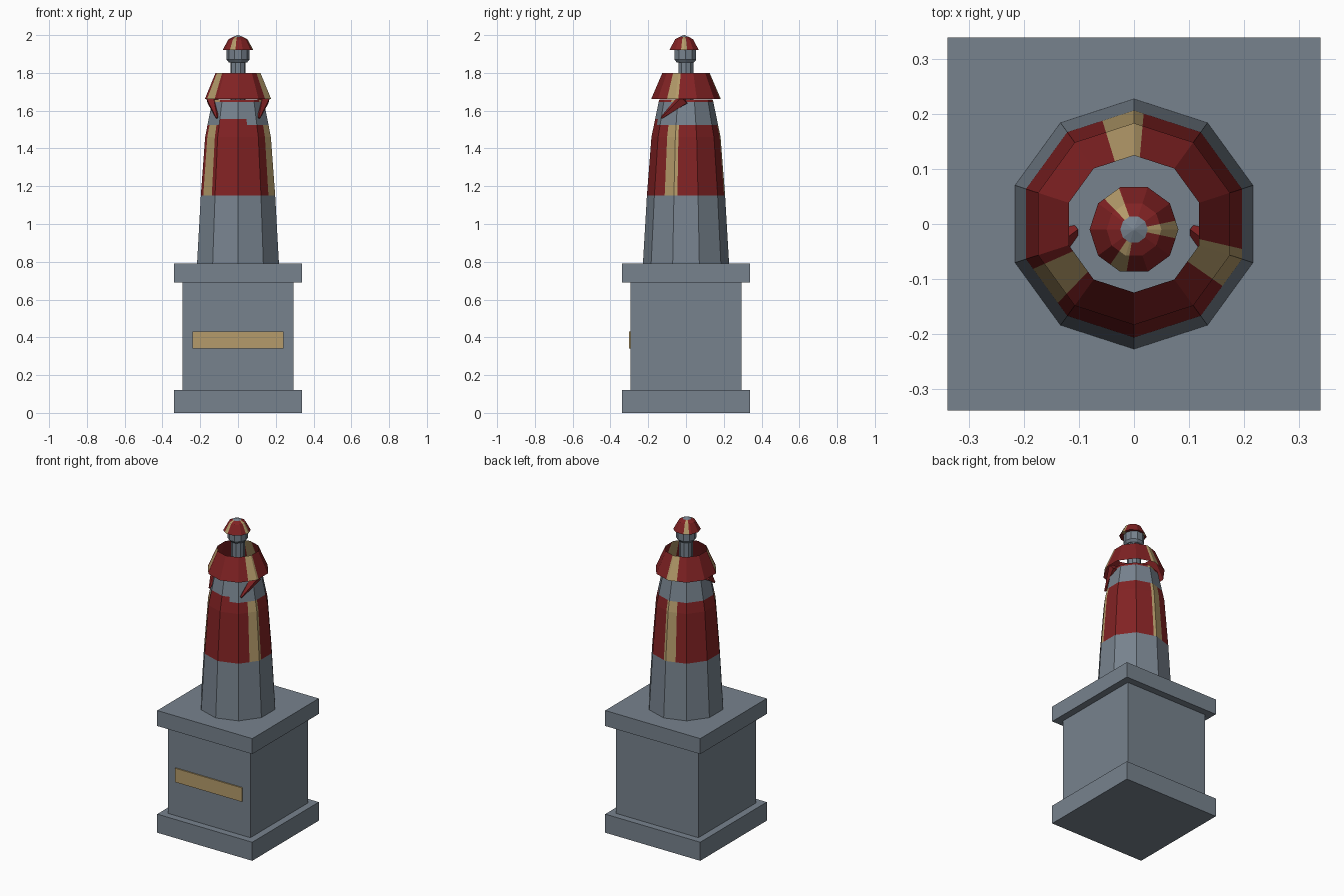
import bpy, bmesh, math
from mathutils import Vector

if "Cube" in bpy.data.objects:
    bpy.data.objects.remove(bpy.data.objects["Cube"])


def material(name, rgb):
    m = bpy.data.materials.new(name)
    m.diffuse_color = (*rgb, 1)
    m.use_nodes = True
    m.node_tree.nodes["Principled BSDF"].inputs["Base Color"].default_value = m.diffuse_color
    return m


STONE = material("grey stone", (0.185, 0.225, 0.27))
RED = material("dark red", (0.22, 0.016, 0.017))
GOLD = material("dull gold", (0.46, 0.33, 0.145))
MATS = [STONE, RED, GOLD]


def finish(bm, name, loc=(0, 0, 0), rule=None, mat=0):
    bmesh.ops.recalc_face_normals(bm, faces=bm.faces[:])
    bm.normal_update()
    for f in bm.faces:
        f.material_index = rule(f) if rule else mat
    me = bpy.data.meshes.new(name)
    bm.to_mesh(me)
    bm.free()
    for m in MATS:
        me.materials.append(m)
    ob = bpy.data.objects.new(name, me)
    ob.location = loc
    bpy.context.collection.objects.link(ob)
    return ob


def box(name, size, centre, mat=0):
    bm = bmesh.new()
    bmesh.ops.create_cube(bm, size=1)
    bmesh.ops.scale(bm, vec=size, verts=bm.verts[:])
    return finish(bm, name, centre, mat=mat)


def lathe(name, profile, phase=0, y=0, caps=True, stripes=(), half=11, levels=(), rule=None, n=10):
    """Faceted turned part; cut along stripe edges and heights so faces can be coloured."""
    bm = bmesh.new()
    rings = []
    for r, z in profile:
        rings.append([bm.verts.new((r * math.cos(math.radians(phase) + i * math.tau / n),
                                    r * math.sin(math.radians(phase) + i * math.tau / n), z))
                      for i in range(n)])
    for a, b in zip(rings, rings[1:]):
        for i in range(n):
            j = (i + 1) % n
            bm.faces.new((a[i], a[j], b[j], b[i]))
    if caps:
        bm.faces.new(rings[0])
        bm.faces.new(rings[-1])

    def cut(co, no):
        bmesh.ops.bisect_plane(bm, geom=bm.verts[:] + bm.edges[:] + bm.faces[:],
                               dist=1e-5, plane_co=co, plane_no=no)
    for z in levels:
        cut((0, 0, z), (0, 0, 1))
    for s in stripes:
        for d in (-half, half):
            a = math.radians(s + d)
            cut((0, 0, 0), (-math.sin(a), math.cos(a), 0))
    return finish(bm, name, (0, y, 0), rule)


def trim(f, stripes, half):
    """Gold inside a stripe, red elsewhere."""
    c = f.calc_center_median()
    a = math.degrees(math.atan2(c.y, c.x))
    return 2 if any(abs((a - s + 180) % 360 - 180) < half for s in stripes) else 1


# Pedestal
box("pedestal_base", (0.68, 0.68, 0.12), (0, 0, 0.06))
box("pedestal_shaft", (0.59, 0.59, 0.57), (0, 0, 0.405))
box("pedestal_cap", (0.68, 0.68, 0.10), (0, 0, 0.74))
box("plaque", (0.48, 0.009, 0.09), (0, -0.2985, 0.385), mat=2)

# Robed body: grey skirt, red and gold robe, grey chest
ROBE = (96, 215, 336)


def body_rule(f):
    c = f.calc_center_median()
    if abs(f.normal.z) > 0.9 or c.z < 1.15:
        return 0
    if 1.53 < c.z < 1.645:
        # Red rises a little higher at the front centre
        return 1 if c.z < 1.555 and c.y < 0 and abs(c.x) < 0.06 else 0
    return trim(f, ROBE, 11)


lathe("robed_body", [(0.228, 0.79), (0.207, 1.15), (0.183, 1.46), (0.145, 1.645), (0.141, 1.66)],
      phase=90, stripes=ROBE, levels=(1.525, 1.555), rule=body_rule)

# Open shoulder cape
lathe("shoulder_cape", [(0.184, 1.663), (0.125, 1.80)], phase=90, caps=False,
      stripes=ROBE, rule=lambda f: trim(f, ROBE, 11))

# Arms: small cones coming out from under the cape
for side, label in ((-1, "left"), (1, "right")):
    bm = bmesh.new()
    bmesh.ops.create_cone(bm, cap_ends=True, segments=5, radius1=0.036, radius2=0.006, depth=1)
    start, end = Vector((0.137 * side, -0.01, 1.662)), Vector((0.112 * side, -0.13, 1.562))
    d = end - start
    bmesh.ops.scale(bm, vec=(1, 1, d.length), verts=bm.verts[:])
    bmesh.ops.rotate(bm, matrix=d.to_track_quat('Z', 'Y').to_matrix(), verts=bm.verts[:])
    finish(bm, label + "_arm", (start + end) / 2, mat=1)

# Neck and head
lathe("neck", [(0.041, 1.65), (0.041, 1.87)], rule=lambda f: 0)
lathe("head", [(0.048, 1.855), (0.06, 1.87), (0.06, 1.925)], y=-0.003, rule=lambda f: 0)

# Hat with gold stripes and a grey tip
HAT = (0, 122, 248)
lathe("hat", [(0.081, 1.922), (0.05, 1.978), (0.025, 1.991), (0.002, 2.0)], y=-0.01,
      stripes=HAT, half=12,
      rule=lambda f: 0 if f.calc_center_median().z > 1.991 else trim(f, HAT, 12))
